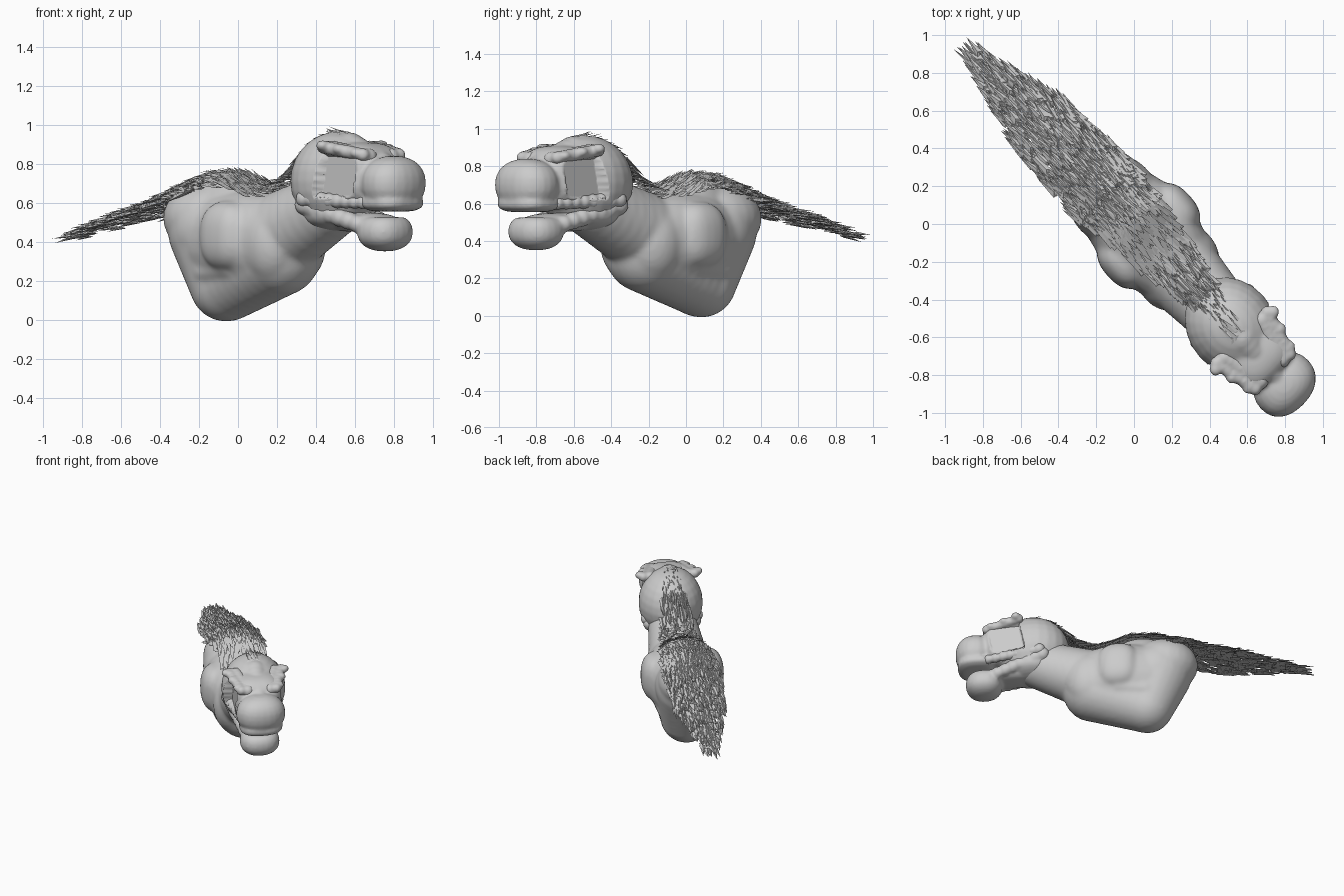
import bpy, bmesh, math, random
from mathutils import Vector

if "Cube" in bpy.data.objects:
    bpy.data.objects.remove(bpy.data.objects["Cube"])
random.seed(4)
R = math.sqrt(0.5)


def drift(s):
    """Slight sideways curve of the spine."""
    return 0.015 - 0.045 * max(s, 0) + 0.02 * max(-s - 0.4, 0)


def place(s, t, z):
    """Creature space (s forward, t sideways) -> world, body lies on the diagonal."""
    t += drift(s)
    return Vector(((s + t) * R, (t - s) * R, z))


def lerp(table, s):
    for (a, va), (b, vb) in zip(table, table[1:]):
        if a >= s >= b:
            return va + (vb - va) * (a - s) / (a - b)
    return table[0][1] if s > table[0][0] else table[-1][1]


def blob(bm, s, t, z, rs, rt, rz, p=1.0, zmin=-9, zmax=9):
    """Ellipsoid, boxier when p < 1, optionally flattened below or above."""
    for v in bmesh.ops.create_uvsphere(bm, u_segments=24, v_segments=14, radius=1)["verts"]:
        q = [math.copysign(abs(c) ** p, c) if abs(c) > 1e-5 else 0.0 for c in v.co]
        v.co = place(s + rs * q[0], t + rt * q[1], min(max(z + rz * q[2], zmin), zmax))


def limb(bm, a, b, ra, rb, n=7):
    for i in range(n + 1):
        f = i / n
        c = [x + (y - x) * f for x, y in zip(a, b)]
        r = ra + (rb - ra) * f
        blob(bm, *c, r, r, r)


def to_object(bm, name):
    me = bpy.data.meshes.new(name)
    bm.to_mesh(me)
    bm.free()
    ob = bpy.data.objects.new(name, me)
    bpy.context.collection.objects.link(ob)
    return ob


def sculpt(ob, voxel, smooth):
    m = ob.modifiers.new("fuse", "REMESH")
    m.mode, m.voxel_size, m.use_smooth_shade = "VOXEL", voxel, True
    m = ob.modifiers.new("soften", "SMOOTH")
    m.factor, m.iterations = 0.5, smooth
    return ob


# Body: trunk, belly keel, rump and neck
bm = bmesh.new()
blob(bm, 0.08, 0, 0.41, 0.42, 0.265, 0.26, 0.9)
limb(bm, (-0.10, 0, 0.18), (-0.19, 0, 0.45), 0.19, 0.235)
limb(bm, (-0.08, 0, 0.185), (0.30, 0, 0.34), 0.19, 0.22)
blob(bm, -0.22, 0, 0.52, 0.25, 0.23, 0.19)
blob(bm, -0.06, 0, 0.57, 0.25, 0.15, 0.17)
limb(bm, (0.32, 0, 0.44), (0.74, 0, 0.61), 0.22, 0.17)
for k in (-1, 1):
    blob(bm, 0.33, k * 0.09, 0.39, 0.17, 0.15, 0.21)       # chest muscle
    blob(bm, 0.10, k * 0.17, 0.43, 0.16, 0.135, 0.18, 0.8)  # shoulder
    blob(bm, -0.17, k * 0.12, 0.46, 0.17, 0.12, 0.17)      # hip
    limb(bm, (-0.1, k * 0.155, 0.25), (0.1, k * 0.17, 0.27), 0.06, 0.06)
sculpt(to_object(bm, "body"), 0.014, 12)

# Skull: cranium, face and muzzle
bm = bmesh.new()
blob(bm, 0.75, 0, 0.71, 0.275, 0.235, 0.255)
blob(bm, 0.92, 0, 0.74, 0.2, 0.195, 0.17, 0.7)
limb(bm, (0.83, 0, 0.865), (1.12, 0, 0.78), 0.095, 0.06)
blob(bm, 1.165, 0, 0.70, 0.145, 0.18, 0.14, 0.9, zmin=0.59)
blob(bm, 1.155, 0, 0.60, 0.14, 0.16, 0.05, 0.75, zmin=0.555)
skull = sculpt(to_object(bm, "skull"), 0.011, 5)

# Eye sockets: press the sides of the fused skull inwards
dg = bpy.context.evaluated_depsgraph_get()
fused = bpy.data.meshes.new_from_object(skull.evaluated_get(dg))
skull.modifiers.clear()
skull.data = fused
for v in fused.vertices:
    x, y, z = v.co
    s = (x - y) * R
    t = (x + y) * R - drift(s)
    if 0.63 < z < 0.87 and abs(s - 0.93 - (z - 0.75) * 0.2) < 0.12 and abs(t) > 0.16:
        v.co = place(s, math.copysign(0.16, t), z)

# Brow ridges and cheekbones
bm = bmesh.new()
for k in (-1, 1):
    limb(bm, (0.83, k * 0.19, 0.885), (1.07, k * 0.13, 0.845), 0.035, 0.035)
    limb(bm, (0.84, k * 0.14, 0.875), (1.06, k * 0.08, 0.835), 0.045, 0.045)
    for s, t, r in ((0.85, 0.215, 0.034), (0.94, 0.18, 0.034), (1.04, 0.155, 0.032)):
        blob(bm, s, k * t, 0.895 - (s - 0.84) * 0.2, r, r, r * 0.8)
    limb(bm, (0.68, k * 0.185, 0.62), (1.06, k * 0.12, 0.60), 0.045, 0.035)
sculpt(to_object(bm, "brow_and_cheek"), 0.01, 6)

# Lower jaw with chin
bm = bmesh.new()
blob(bm, 1.10, 0, 0.45, 0.135, 0.145, 0.10, 0.88, zmax=0.525)
blob(bm, 0.92, 0, 0.50, 0.24, 0.12, 0.05, 0.8)
blob(bm, 0.75, 0, 0.54, 0.20, 0.19, 0.09)
for k in (-1, 1):
    limb(bm, (0.66, k * 0.16, 0.59), (1.05, k * 0.09, 0.475), 0.055, 0.045)
sculpt(to_object(bm, "lower_jaw"), 0.01, 6)

# Mane and tail: overlapping flat spikes swept backwards
TOP = [(0.8, 0.955), (0.68, 0.935), (0.55, 0.86), (0.45, 0.75), (0.38, 0.69), (0.3, 0.67),
       (0.15, 0.70), (0, 0.755), (-0.2, 0.745), (-0.45, 0.64), (-0.85, 0.54), (-1.36, 0.40)]
WIDTH = [(0.8, 0.045), (0.71, 0.065), (0.4, 0.12), (0.2, 0.16), (-0.2, 0.205), (-0.65, 0.185),
         (-1.0, 0.10), (-1.24, 0.03)]


def coat(s, t):
    return lerp(TOP, s) - (2.4 if s > -0.35 else 1.2) * t * t


bm = bmesh.new()
count = 0
while count < 1100:
    s, u = random.uniform(-1.24, 0.82), random.uniform(-1, 1)
    w = lerp(WIDTH, s)
    if random.random() > w / 0.2:
        continue
    count += 1
    t = u * w
    length = random.uniform(0.10, 0.15)
    half = random.uniform(0.016, 0.024)
    drop = random.uniform(0, 0.03) if s < -0.4 else 0.0
    tip_s, tip_t = s - length, t * 1.06 + random.uniform(-0.015, 0.015)
    z = coat(s, t) - drop
    tip_z = coat(tip_s, tip_t) - drop + random.uniform(0.012, 0.035)
    if s > 0.4:
        tip_z += 0.02
    a = bm.verts.new(place(s, t - half, z))
    b = bm.verts.new(place(s, t + half, z))
    c = bm.verts.new(place(s - 0.02, t, z + 0.010))
    d = bm.verts.new(place(tip_s, tip_t, tip_z))
    for f in ((a, b, c), (a, c, d), (c, b, d), (b, a, d)):
        bm.faces.new(f)
to_object(bm, "mane_and_tail")
